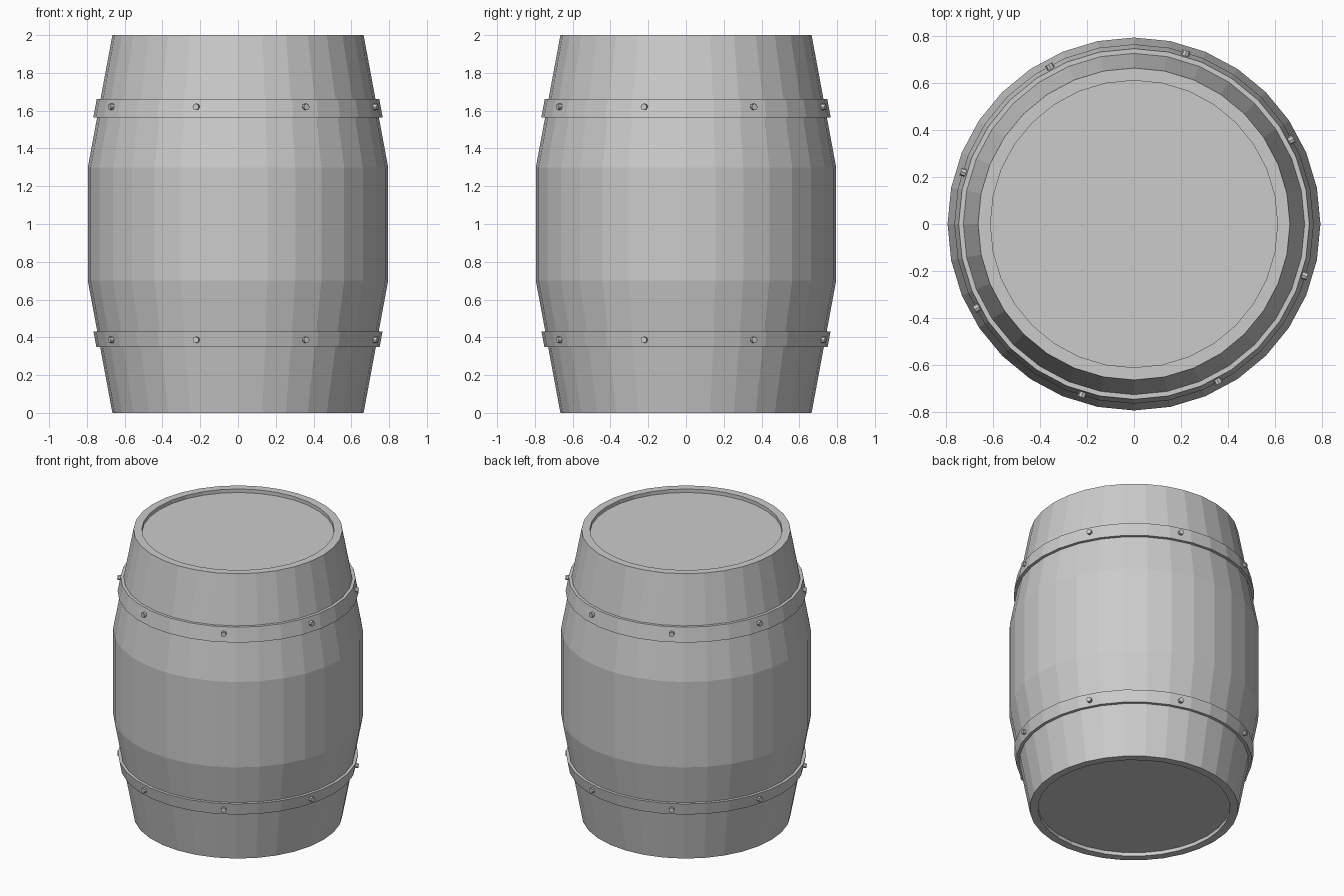
import bpy, bmesh, math
from mathutils import Matrix

SIDES = 32

cube = bpy.data.objects.get("Cube")
if cube:
    bpy.data.objects.remove(cube, do_unlink=True)

grey = bpy.data.materials.new("plain grey")
grey.use_nodes = True
colour = (0.6, 0.6, 0.6, 1)
grey.diffuse_color = colour
grey.node_tree.nodes["Principled BSDF"].inputs["Base Color"].default_value = colour


def finish(name, bm):
    bmesh.ops.recalc_face_normals(bm, faces=bm.faces)
    mesh = bpy.data.meshes.new(name)
    bm.to_mesh(mesh)
    bm.free()
    mesh.materials.append(grey)
    obj = bpy.data.objects.new(name, mesh)
    bpy.context.collection.objects.link(obj)
    return obj


def lathe(name, profile, closed):
    """Turn (radius, z) points around z; open profiles get end discs."""
    bm = bmesh.new()
    rings = []
    for r, z in profile:
        angles = [2 * math.pi * i / SIDES for i in range(SIDES)]
        rings.append([bm.verts.new((r * math.cos(a), r * math.sin(a), z)) for a in angles])
    pairs = list(zip(rings, rings[1:]))
    if closed:
        pairs.append((rings[-1], rings[0]))
    else:
        bm.faces.new(rings[0])
        bm.faces.new(rings[-1])
    for low, high in pairs:
        for i in range(SIDES):
            j = (i + 1) % SIDES
            bm.faces.new((low[i], low[j], high[j], high[i]))
    return finish(name, bm)


def body_radius(z):
    return 0.795 - 0.13 * max(0, abs(z - 1) - 0.3) / 0.7


# Staved body with a shallow recessed head at each end
half = [(0.795, 0.3), (0.665, 1), (0.612, 1), (0.612, 0.975)]
profile = [(r, 1 - h) for r, h in reversed(half)] + [(r, 1 + h) for r, h in half]
lathe("barrel_body", profile, False)


# Sloped metal hoops that follow the body
def hoop(name, low, high):
    a, b = body_radius(low), body_radius(high)
    lathe(name, [(a - 0.01, low), (a + 0.02, low), (b + 0.02, high), (b - 0.01, high)], True)


# Eight rivets per hoop, each centred on a facet
def rivets(name, z):
    bm = bmesh.new()
    for k in range(8):
        turn = Matrix.Rotation(math.radians(28.125 + 45 * k), 4, "Z")
        place = Matrix.Translation((0.752, 0, z)) @ Matrix.Rotation(math.pi / 2, 4, "Y")
        bmesh.ops.create_cone(bm, cap_ends=True, segments=8, radius1=0.017,
                              radius2=0.017, depth=0.04, matrix=turn @ place)
    finish(name, bm)


hoop("upper_hoop", 1.563, 1.663)
hoop("lower_hoop", 0.348, 0.43)
rivets("upper_rivets", 1.62)
rivets("lower_rivets", 0.387)
